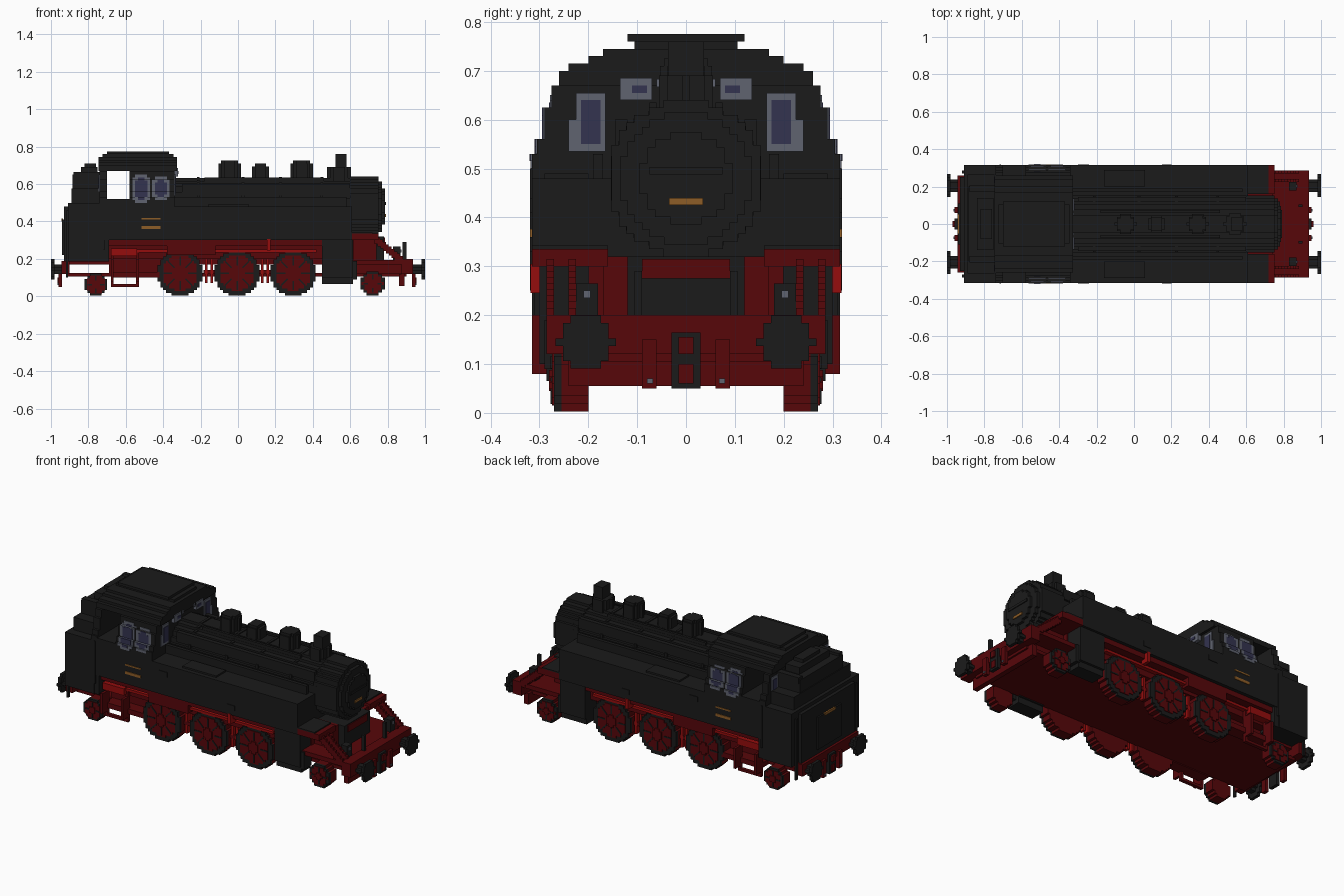
import bpy, bmesh, math

cube = bpy.data.objects.get("Cube")
if cube:
    bpy.data.objects.remove(cube, do_unlink=True)

VOXEL = .0153


def material(name, red, green, blue):
    mat = bpy.data.materials.new(name)
    mat.use_nodes = True
    colour = (red, green, blue, 1)
    mat.diffuse_color = colour
    mat.node_tree.nodes["Principled BSDF"].inputs["Base Color"].default_value = colour
    return mat


black = material("soot black", .011, .011, .011)
red = material("dark red", .095, .002, .003)
bright = material("bright red", .3, .004, .004)
grey = material("frame grey", .115, .125, .16)
glass = material("window blue", .033, .033, .08)
brass = material("brass orange", .27, .11, .02)


def finish(name, mat, bm):
    bmesh.ops.recalc_face_normals(bm, faces=bm.faces)
    mesh = bpy.data.meshes.new(name)
    bm.to_mesh(mesh)
    bm.free()
    mesh.materials.append(mat)
    obj = bpy.data.objects.new(name, mesh)
    bpy.context.collection.objects.link(obj)
    return obj


def box(name, mat, xs, ys, zs):
    """Block between limits; a single y is a half width, a pair of y is mirrored."""
    bm = bmesh.new()
    spans = [(-ys, ys)] if isinstance(ys, float) else [ys, (-ys[1], -ys[0])]
    for low, high in spans:
        corners = bmesh.ops.create_cube(bm, size=1)["verts"]
        for v in corners:
            v.co = (xs[v.co.x > 0], (low, high)[v.co.y > 0], zs[v.co.z > 0])
    return finish(name, mat, bm)


def prism(name, mat, rows, axis, start, end, centre=(0, 0)):
    """Extrude a stepped symmetric outline, rows of (low, high, half width)."""
    merged = []
    for low, high, half in rows:
        if merged and abs(merged[-1][2] - half) < .001:
            merged[-1][1] = high
        else:
            merged.append([low, high, half])
    side = [p for low, high, half in merged for p in ((half, low), (half, high))]
    outline = side + [(-u, v) for u, v in reversed(side)]

    def place(u, v, w):
        u, v = u + centre[0], v + centre[1]
        return {"x": (w, u, v), "y": (u, w, v), "z": (u, v, w)}[axis]

    bm = bmesh.new()
    rings = [[bm.verts.new(place(u, v, w)) for u, v in outline] for w in (start, end)]
    for ring in rings:
        bm.faces.new(ring)
    count = len(outline)
    for i in range(count):
        j = (i + 1) % count
        bm.faces.new((rings[0][i], rings[0][j], rings[1][j], rings[1][i]))
    return finish(name, mat, bm)


def disc(radius):
    """Rows of a circle drawn in square steps."""
    count = max(2, round(2 * radius / VOXEL))
    step = 2 * radius / count
    rows = []
    for k in range(count):
        low = k * step - radius
        half = math.sqrt(radius ** 2 - (low + step / 2) ** 2)
        rows.append((low, low + step, max(1, round(half / step)) * step))
    return rows


# Cab outline: (top of step, half width)
CAB = [(.53, .315), (.56, .305), (.625, .29), (.67, .275), (.7, .26),
       (.715, .24), (.73, .2), (.745, .17)]


def cab_rows(bottom, top, grow=0):
    rows, low = [], bottom
    for high, half in CAB:
        if high > low and low < top:
            rows.append((low, min(high, top), half + grow))
            low = min(high, top)
    return rows


# Cab, with an open doorway on both sides
prism("cab_lower", black, cab_rows(.3, .52), "x", -.74, -.34)
prism("cab_front_section", black, cab_rows(.52, .67), "x", -.58, -.34)
prism("cab_rear_wall", black, cab_rows(.52, .67), "x", -.74, -.7)
prism("cab_roof", black, cab_rows(.67, .745), "x", -.745, -.325)
box("roof_hatch_base", black, (-.725, -.345), .105, (.74, .76))
box("roof_hatch", black, (-.7, -.37), .12, (.76, .775))

# Side windows follow the stepped cab wall, with notched corners
for label, start, end, low, high in (("rear", -.565, -.47, .5, .65), ("front", -.46, -.365, .515, .64)):
    for part, mat, edge, grow in (("frame", grey, 0, .003), ("pane", glass, .015, .005)):
        for notch in (0, VOXEL):
            inset, rise = edge + notch, edge + VOXEL - notch
            prism(label + "_window_" + part, mat, cab_rows(low + rise, high - rise, grow),
                  "x", start + inset, end - inset)

# Windows in the cab ends
box("lookout_frame", grey, (-.34, -.335), (.165, .24), (.535, .6))
box("lookout_frame_top", grey, (-.34, -.335), (.165, .225), (.6, .655))
box("lookout_pane", glass, (-.34, -.332), (.175, .215), (.55, .64))
box("upper_lookout_frame", grey, (-.34, -.32), (.07, .135), (.64, .685))
box("upper_lookout_slot", glass, (-.33, -.317), (.08, .11), (.655, .67))
box("roof_lamp", grey, (-.33, -.32), (.048, .06), (.667, .683))
box("rear_lookout_frame", grey, (-.745, -.74), (.205, .265), (.56, .65))
box("rear_lookout_pane", glass, (-.748, -.74), (.22, .25), (.575, .635))

# Brass plates
for z in (.36, .41):
    box("cab_number_plate", brass, (-.515, -.415), (.315, .319), (z, z + .016 if z < .4 else z + .008))
box("smokebox_plate", brass, (.78, .79), .035, (.425, .44))
box("bunker_plate", brass, (-.945, -.935), .05, (.4, .415))

# Coal bunker
box("bunker_lower", black, (-.91, -.72), .315, (.185, .5))
box("bunker_back", black, (-.93, -.9), .25, (.19, .48))
box("bunker_back_panel", black, (-.94, -.92), .11, (.22, .41))
box("bunker_middle", black, (-.89, -.73), .265, (.48, .575))
box("bunker_upper", black, (-.885, -.73), .2, (.56, .65))
box("bunker_rim", black, (-.88, -.73), (.17, .205), (.63, .665))
box("coal_pile", black, (-.84, -.75), .14, (.64, .69))
box("coal_peak", black, (-.82, -.76), .08, (.68, .71))
box("bunker_ladder", black, (-.92, -.91), (.27, .285), (.1, .46))
box("cab_grab_rail", black, (-.72, -.71), (.31, .319), (.25, .5))
box("cab_step_panel", black, (-.86, -.69), .31, (.185, .32))

# Side tanks
box("side_tanks", black, (-.36, .61), .315, (.3, .48))
prism("tank_filler_lid", black, [(-.1, -.085, .09), (-.085, .085, .11), (.085, .1, .09)],
      "z", .47, .485, (-.05, .0))
box("tank_filler_rim", black, (-.16, .06), (.2, .29), (.47, .49))
box("tank_handrail", black, (-.34, .58), (.17, .19), (.48, .53))
box("tank_vent", black, (-.3, -.24), (.315, .319), (.41, .44))
box("tank_hatch", black, (.15, .2), (.315, .319), (.33, .36))

# Boiler and smokebox
AXIS = (0, .48)
prism("boiler", black, disc(.153), "x", -.34, .64, AXIS)
prism("smokebox", black, disc(.16), "x", .6, .75, AXIS)
prism("smokebox_front", black, disc(.135), "x", .74, .77, AXIS)
prism("smokebox_door", black, disc(.095), "x", .76, .785, AXIS)
box("door_bar", black, (.78, .79), .075, (.488, .503))
for x in (-.22, .02, .22, .44):
    prism("boiler_band", black, disc(.158), "x", x, x + VOXEL, AXIS)
box("boiler_pipe", black, (-.3, .6), (.12, .145), (.54, .6))
box("boiler_top_rail", black, (-.18, .46), (.06, .075), (.61, .635))

# Domes and chimney
for label, x, radius, top in (("sand_dome", -.045, .053, .725), ("valve_dome", .12, .045, .71),
                              ("steam_dome", .34, .053, .725)):
    prism(label, black, disc(radius), "z", .6, top - VOXEL, (x, 0))
    prism(label + "_cap", black, disc(radius - VOXEL / 2), "z", top - .02, top, (x, 0))
prism("chimney_base", black, disc(.055), "z", .6, .69, (.54, 0))
prism("chimney", black, disc(.037), "z", .65, .76, (.55, 0))

# Main frame
box("main_frame", red, (-.92, .62), .2, (.17, .3))
box("rear_frame", red, (-.69, -.4), .2, (.115, .18))
box("under_plate", red, (-.92, .9), .205, (.105, .125))
box("running_board", red, (-.7, .46), .295, (.27, .31))
box("frame_shelf", red, (-.7, .46), .25, (.2, .28))
box("side_rail", bright, (-.68, .42), (.25, .275), (.235, .25))
box("brake_tank", bright, (-.68, -.54), (.25, .295), (.215, .255))
box("valve_gear_box", red, (-.38, -.12), (.25, .295), (.22, .28))
box("gear_link", bright, (.155, .175), (.27, .318), (.245, .305))
for x in (-.155, .145):
    for shift in (-.015, .015):
        box("brake_hanger", bright, (x + shift - .007, x + shift + .007), (.21, .24), (.07, .22))
    box("brake_block", red, (x - .03, x + .03), (.21, .24), (.12, .14))

# Cab steps below the frame
box("step_rail", red, (-.68, -.42), (.2, .27), (.1, .13))
box("step_tread", red, (-.68, -.53), (.25, .27), (.05, .065))
for x in (-.68, -.545):
    box("step_hanger", red, (x, x + VOXEL), (.25, .27), (.05, .24))
    box("step_bracket", red, (x, x + VOXEL), (.27, .315), (.08, .2))


# Wheels: red drum, black tyre face, red centre with dark gaps
def wheel(label, x, radius, spokes):
    for side in (-1, 1):
        hub = (x, radius + .003)
        prism(label + "_drum", red, disc(radius), "y", side * .2, side * .255, hub)
        prism(label + "_tyre", black, disc(radius), "y", side * .255, side * .27, hub)
        prism(label + "_centre", red, disc(radius * .8), "y", side * .27, side * .274, hub)
        prism(label + "_hub", red, disc(radius * .3), "y", side * .27, side * .28, hub)
        for k in range(spokes):
            gap = box(label + "_spoke_gap", black, (radius * .35, radius * .75), .004, (-.004, .004))
            gap.location = (x, side * .273, hub[1])
            gap.rotation_euler.y = math.tau * k / spokes


for x in (-.31, -.005, .295):
    wheel("driving_wheel", x, .12, 8)
wheel("leading_wheel", .72, .065, 4)
wheel("trailing_wheel", -.76, .06, 4)

# Cylinders
box("cylinder_block", black, (.45, .615), (.19, .3), (.1, .335))
box("cylinder_belly", black, (.45, .615), (.2, .285), (.065, .1))
box("cylinder_cover", black, (.61, .635), (.22, .29), (.09, .19))

# Front platform
box("saddle", black, (.6, .78), .12, (.19, .32))
box("saddle_panel", red, (.775, .785), .09, (.275, .315))
box("saddle_bracket", red, (.6, .74), (.12, .17), (.19, .32))
box("front_footplate", red, (.61, .75), (.16, .315), (.3, .335))
box("footplate_cover", black, (.61, .72), (.16, .315), (.335, .342))
for k in range(9):
    x, z = .73 + k * VOXEL, .3 - k * .0125
    for y in (.225, .27):
        box("platform_brace", red, (x, x + .03), (y, y + VOXEL), (z - .02, z + .015))
box("front_deck", red, (.61, .88), .28, (.17, .195))
box("front_frame", red, (.61, .9), .18, (.12, .18))
box("front_beam", red, (.875, .935), .285, (.12, .2))
box("beam_skirt", red, (.86, .89), .24, (.055, .12))
box("deck_post", black, (.88, .9), (.09, .105), (.19, .29))
box("lamp", black, (.83, .87), (.18, .225), (.19, .265))
box("lamp_lens", grey, (.87, .875), (.195, .21), (.235, .25))
box("rear_beam", red, (-.945, -.9), .26, (.12, .19))

# Buffers, couplings and hoses at both ends
for label, end, face in (("front", 1, .93), ("rear", -1, .94)):
    for side in (-1, 1):
        spot = (side * .205, .145)
        prism(label + "_buffer_stem", black, disc(.025), "x", end * .91, end * .985, spot)
        prism(label + "_buffer_plate", black, disc(.054), "x", end * .982, end, spot)
    near, far = end * face, end * (face + .02)
    box(label + "_coupling", black, sorted((near, far)), .03, (.05, .165))
    box(label + "_hook", red, sorted((far, far + end * .01)), .015, (.12, .155))
    box(label + "_coupling_link", red, sorted((far, far + end * .005)), .015, (.06, .1))
    box(label + "_hose", red, sorted((near, far)), (.06, .09), (.05, .15))
    box(label + "_hose_end", grey, sorted((far, far + end * .005)), (.068, .08), (.06, .07))
